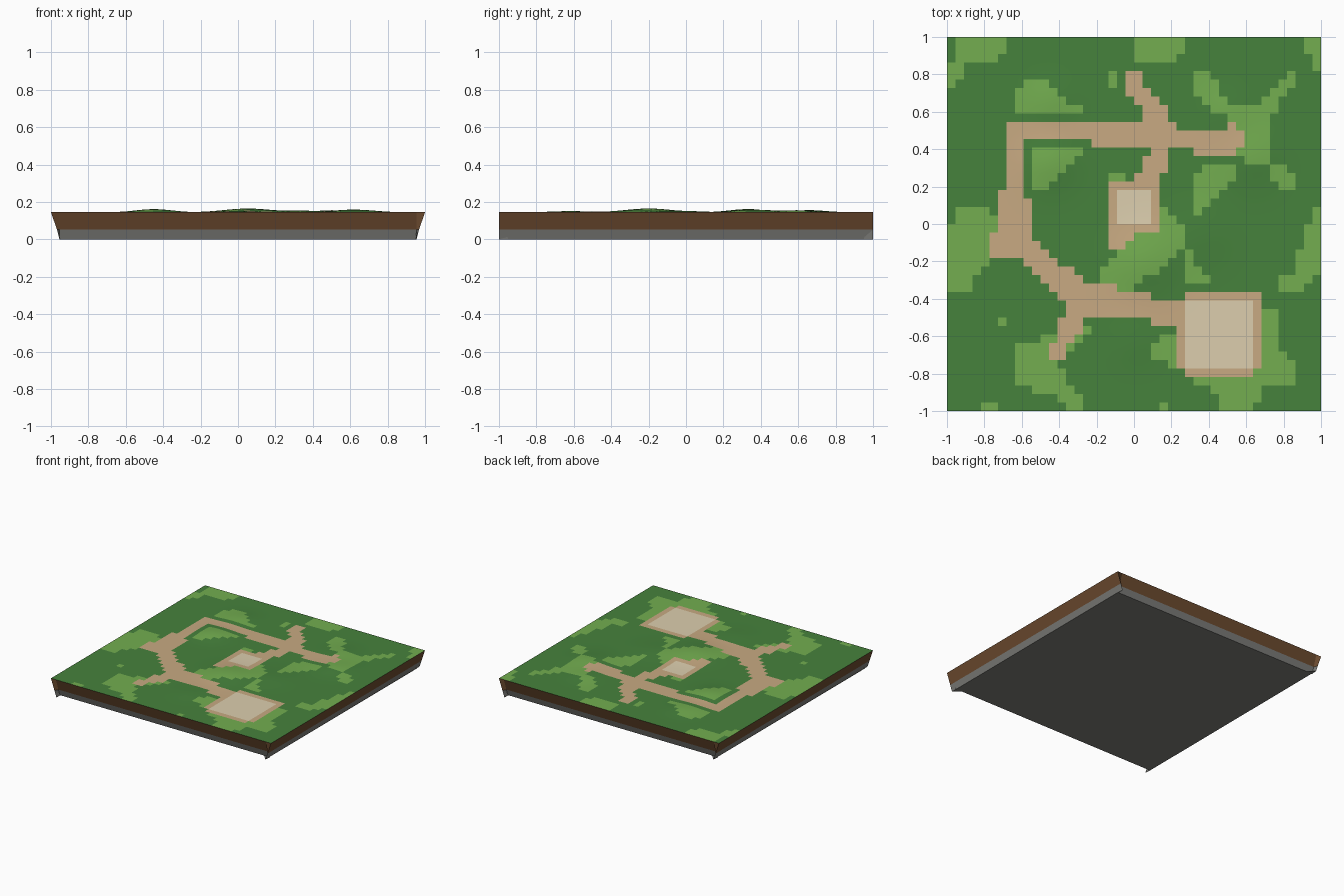
import bpy
import bmesh
import math

if "Cube" in bpy.data.objects:
    bpy.data.objects.remove(bpy.data.objects["Cube"])

N = 44                      # terrain cells per side
TOP, SEAM = 0.145, 0.052    # rim height, soil / stone boundary


def material(name, rgb):
    lin = [(c / 255 / 12.92) if c < 11 else ((c / 255 + 0.055) / 1.055) ** 2.4 for c in rgb]
    m = bpy.data.materials.new(name)
    m.diffuse_color = (*lin, 1)
    m.use_nodes = True
    m.node_tree.nodes["Principled BSDF"].inputs["Base Color"].default_value = m.diffuse_color
    return m


DARK, LIGHT, DIRT, PAVING = range(4)
ground_mats = [material("dark grass", (70, 130, 60)), material("light grass", (115, 174, 80)),
               material("dirt path", (200, 170, 130)), material("paving", (220, 206, 174))]
base_mats = [material("soil", (110, 76, 48)), material("stone", (125, 125, 121))]

# Ground plan: each patch is an outline in cell units, painted in order
cells = [[DARK] * N for _ in range(N)]


def inside(x, y, pts):
    hit = False
    for (ax, ay), (bx, by) in zip(pts, pts[1:] + pts[:1]):
        if (ay > y) != (by > y) and x < ax + (y - ay) * (bx - ax) / (by - ay):
            hit = not hit
    return hit


def paint(kind, *pts):
    pts = list(pts)
    for j in range(N):
        for i in range(N):
            if inside(i + 0.5, j + 0.5, pts):
                cells[j][i] = kind


def rect(kind, x0, y0, x1, y1):
    paint(kind, (x0, y0), (x1, y0), (x1, y1), (x0, y1))


# Light grass along the back edge
paint(LIGHT, (1, 44), (7, 44), (7, 42), (5, 41), (2, 41), (2, 39), (1, 38), (0, 38), (0, 41), (1, 41))
paint(LIGHT, (22, 44), (28, 44), (28, 42), (27, 41), (22, 41))
paint(LIGHT, (42, 44), (44, 44), (44, 40), (43, 41))
# Light grass on the rear hills
paint(LIGHT, (9, 39), (12, 39), (13, 37), (16, 36), (16, 35), (8, 35), (8, 37))
paint(LIGHT, (10, 31), (17, 31), (15, 29), (13, 28), (12, 26), (10, 26))
rect(LIGHT, 19, 38, 20, 40)
# Light grass crossing at rear right
paint(LIGHT, (30, 40), (31, 40), (32, 38), (34, 36), (37, 36), (39, 38), (40, 40), (41, 40), (41, 38),
      (39, 36), (38, 33), (38, 29), (36, 29), (34, 31), (35, 33), (32, 35), (29, 37), (29, 39))
paint(LIGHT, (38, 29), (40, 29), (41, 28), (41, 26), (39, 26), (38, 28))
paint(LIGHT, (30, 29), (34, 29), (34, 27), (32, 26), (31, 24), (29, 23), (29, 26))
# Light grass on the left, centre and right
paint(LIGHT, (1, 24), (5, 24), (6, 23), (6, 18), (4, 17), (3, 14), (0, 14), (0, 21), (1, 22))
paint(LIGHT, (25, 24), (26, 24), (26, 23), (28, 22), (28, 19), (26, 17), (24, 16), (23, 15), (21, 14),
      (18, 15), (18, 17), (21, 19), (22, 21), (25, 21))
paint(LIGHT, (28, 19), (29, 19), (29, 17), (31, 16), (31, 15), (28, 15))
paint(LIGHT, (43, 24), (44, 24), (44, 17), (42, 14), (39, 14), (39, 16), (41, 16), (41, 18), (42, 20))
rect(LIGHT, 19, 27, 21, 28)
# Light grass near the front
paint(LIGHT, (37, 12), (39, 12), (39, 7), (41, 6), (41, 3), (37, 3), (37, 1), (35, 0), (32, 0),
      (32, 2), (30, 3), (28, 4), (36, 4), (37, 5))
paint(LIGHT, (25, 9), (27, 9), (27, 5), (25, 6), (24, 7))
paint(LIGHT, (8, 8), (12, 8), (12, 6), (14, 5), (14, 4), (16, 2), (16, 0), (14, 0), (14, 1),
      (12, 2), (8, 3))
paint(LIGHT, (15, 10), (17, 10), (17, 9), (15, 7), (14, 7))
rect(LIGHT, 11, 8, 13, 9)
for x0, y0, x1 in ((6, 10, 7), (25, 0, 26), (4, 0, 6)):
    rect(LIGHT, x0, y0, x1, y0 + 1)

# Rear road and its spurs
rect(DIRT, 7, 32, 25, 34)
paint(DIRT, (17, 31), (27, 31), (31, 30), (33, 30), (35, 31), (35, 33), (34, 34), (33, 34), (33, 33),
      (25, 33), (17, 33))
paint(DIRT, (21, 40), (23, 40), (23, 39), (24, 37), (26, 36), (26, 34), (27, 34), (27, 33), (23, 33),
      (23, 35), (22, 37), (21, 37))
# Left road winding to the front
paint(DIRT, (7, 33), (9, 33), (9, 26), (10, 25), (10, 21), (11, 19), (13, 18), (14, 17), (16, 16),
      (16, 13), (14, 13), (13, 14), (11, 15), (10, 17), (9, 18), (5, 18), (5, 21), (6, 21), (6, 25), (7, 26))
paint(DIRT, (14, 15), (20, 15), (20, 14), (24, 14), (24, 13), (27, 13), (27, 10), (24, 10), (24, 11),
      (16, 11), (16, 9), (15, 9), (14, 6), (12, 6), (12, 8), (13, 8), (13, 11), (14, 11))
# Road to the small plaza
paint(DIRT, (24, 31), (26, 31), (26, 29), (25, 27), (25, 21), (22, 21), (22, 20), (21, 20), (21, 19),
      (19, 19), (19, 27), (22, 27), (22, 28), (23, 28), (23, 30), (24, 30))
rect(PAVING, 20, 22, 24, 26)
# Large plaza with dirt border
rect(DIRT, 28, 4, 36, 14)
rect(DIRT, 27, 5, 37, 13)
rect(DIRT, 36, 5, 37, 14)
rect(PAVING, 28, 5, 36, 13)

# Gentle hills: x, y, radius, height
HILLS = ((0.05, -0.2, 0.17, 0.02), (-0.45, 0.33, 0.13, 0.017), (-0.45, 0.66, 0.12, 0.011),
         (0.62, 0.36, 0.15, 0.014), (0.35, -0.05, 0.16, 0.008), (0.0, -0.62, 0.13, 0.006),
         (0.5, 0.6, 0.12, 0.01))


def height(x, y):
    fade = min(1, (1 - max(abs(x), abs(y))) / 0.2)
    return TOP + fade * sum(h * math.exp(-((x - a) ** 2 + (y - b) ** 2) / r ** 2) for a, b, r, h in HILLS)


def finish(name, bm, mats):
    me = bpy.data.meshes.new(name)
    bm.to_mesh(me)
    bm.free()
    for m in mats:
        me.materials.append(m)
    ob = bpy.data.objects.new(name, me)
    bpy.context.collection.objects.link(ob)
    return ob


# Terrain surface
bm = bmesh.new()
axis = [2 * i / N - 1 for i in range(N + 1)]
grid = [[bm.verts.new((x, y, height(x, y))) for x in axis] for y in axis]
for j in range(N):
    for i in range(N):
        f = bm.faces.new((grid[j][i], grid[j][i + 1], grid[j + 1][i + 1], grid[j + 1][i]))
        f.material_index = cells[j][i]
        f.smooth = True
finish("terrain", bm, ground_mats)

# Base block: tapered soil and stone bands, with pointed corners where only x tapers
rim = [(x, -1) for x in axis[:-1]] + [(1, y) for y in axis[:-1]]
rim += [(-x, -y) for x, y in rim]
bm = bmesh.new()
rings = []
for z in (TOP, SEAM, 0):
    k = 1 - 0.05 * (1 - z / TOP)
    rings.append([bm.verts.new((x * k, y, z) if abs(x) == 1 else (x, y * k, z)) for x, y in rim])
for band in range(2):
    a, b = rings[band], rings[band + 1]
    for i in range(len(rim)):
        n = (i + 1) % len(rim)
        bm.faces.new((a[i], b[i], b[n], a[n])).material_index = band
# Stone underside
bm.faces.new(rings[2][::-1]).material_index = 1
finish("base_block", bm, base_mats)
